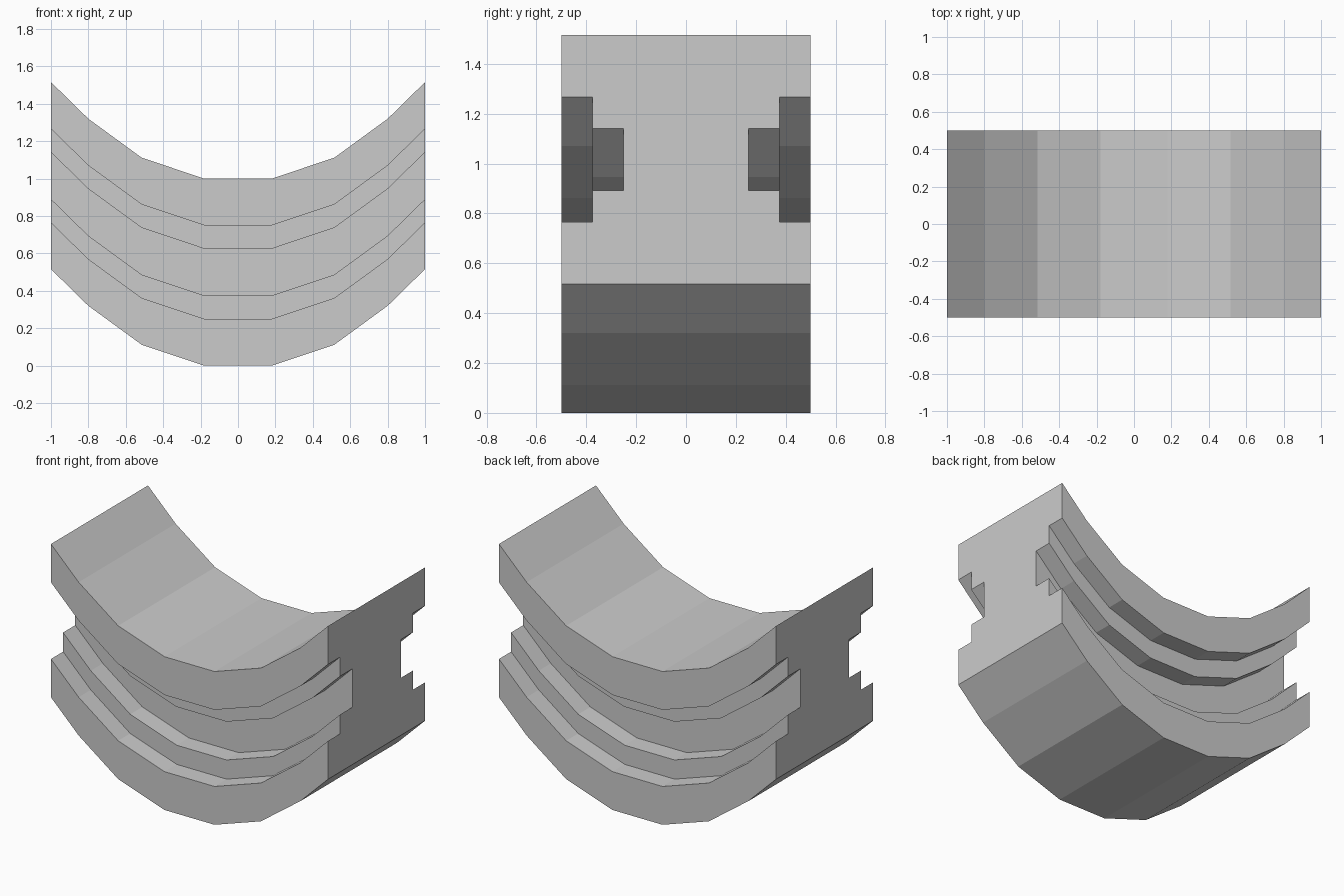
import bpy, bmesh

if "Cube" in bpy.data.objects:
    bpy.data.objects.remove(bpy.data.objects["Cube"])

# Height of the sagging path at each x station (right half, mirrored to the left)
half_path = [(0.18, 0.0), (0.515, 0.112), (0.80, 0.32), (1.0, 0.516)]
path = [(-x, z) for x, z in reversed(half_path)] + half_path

# Block cross-section (y, z): stepped slot on one side, mirrored to the other
half_section = [(0.5, 0.0), (0.5, 0.25), (0.375, 0.25), (0.375, 0.375),
                (0.25, 0.375), (0.25, 0.625), (0.375, 0.625),
                (0.375, 0.75), (0.5, 0.75), (0.5, 1.0)]
section = half_section + [(-y, z) for y, z in reversed(half_section)]

# Sweep the upright section along the path
bm = bmesh.new()
rings = [[bm.verts.new((x, y, z + dz)) for y, z in section] for x, dz in path]
n = len(section)
for a, b in zip(rings, rings[1:]):
    for i in range(n):
        j = (i + 1) % n
        bm.faces.new((a[i], a[j], b[j], b[i]))

# Flat end caps
bm.faces.new(rings[0])
bm.faces.new(rings[-1])
bmesh.ops.recalc_face_normals(bm, faces=bm.faces)

mesh = bpy.data.meshes.new("curved_slotted_block")
bm.to_mesh(mesh)
bm.free()
block = bpy.data.objects.new("curved_slotted_block", mesh)
bpy.context.collection.objects.link(block)
